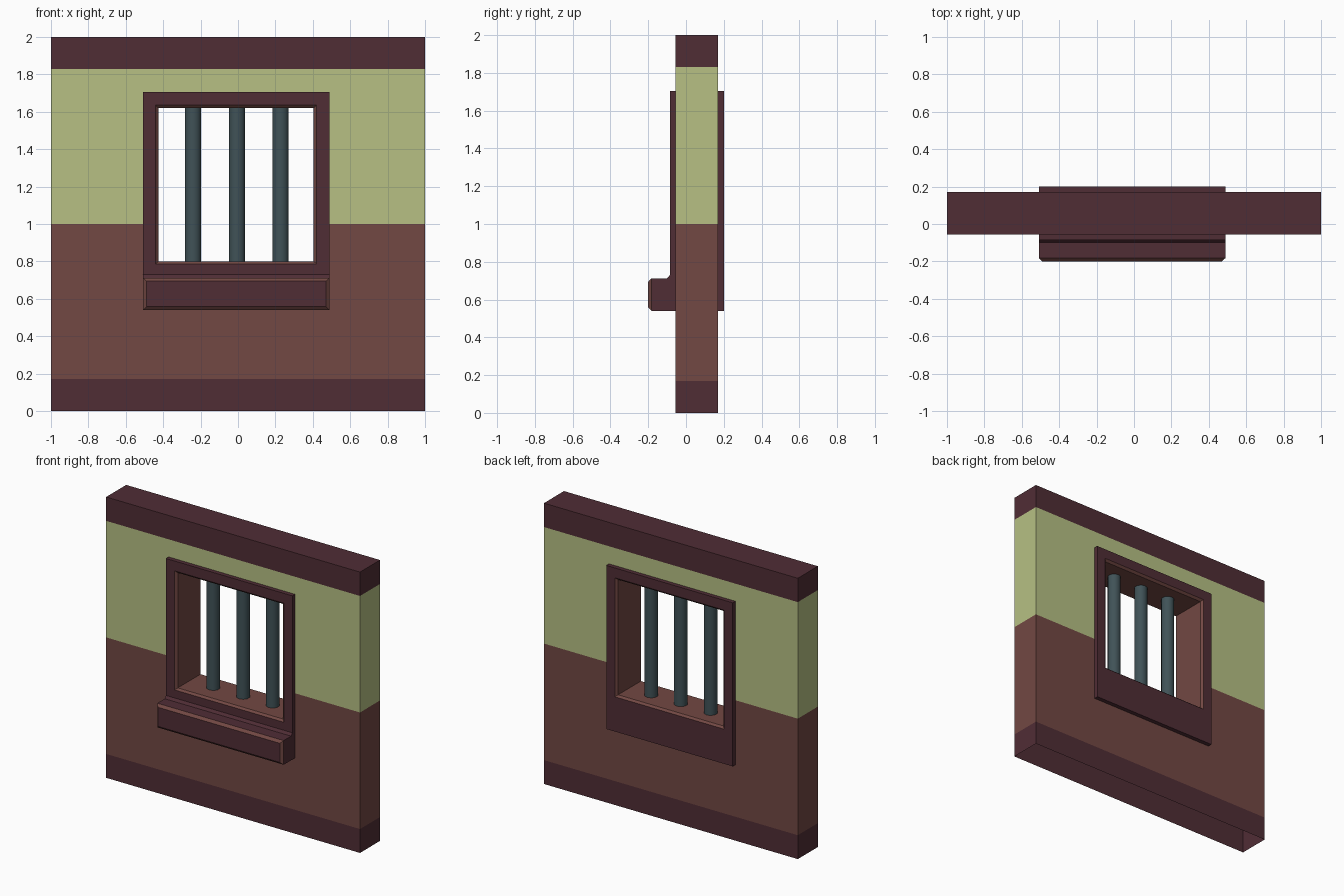
import bpy, bmesh, math

if "Cube" in bpy.data.objects:
    bpy.data.objects.remove(bpy.data.objects["Cube"])


def mat(name, r, g, b):
    lin = [((c / 255 + 0.055) / 1.055) ** 2.4 for c in (r, g, b)]
    m = bpy.data.materials.new(name)
    m.diffuse_color = (*lin, 1)
    m.use_nodes = True
    m.node_tree.nodes["Principled BSDF"].inputs["Base Color"].default_value = m.diffuse_color
    return m


MAROON = mat("dark maroon trim", 80, 45, 53)
BROWN = mat("brown plaster", 114, 72, 67)
GREEN = mat("pale green paint", 183, 192, 132)
IRON = mat("iron grey", 64, 82, 87)


def finish(bm, name, mats):
    bmesh.ops.remove_doubles(bm, verts=bm.verts, dist=1e-5)
    bmesh.ops.recalc_face_normals(bm, faces=bm.faces)
    me = bpy.data.meshes.new(name)
    bm.to_mesh(me)
    bm.free()
    for m in mats:
        me.materials.append(m)
    ob = bpy.data.objects.new(name, me)
    bpy.context.collection.objects.link(ob)
    return ob


def rect_loft(name, rings, brown_steps, cap_end=False):
    """Bridge upright rectangles (x0, x1, z0, z1, y) one after another."""
    bm = bmesh.new()
    loops = [[bm.verts.new(p) for p in
              ((x0, y, z0), (x1, y, z0), (x1, y, z1), (x0, y, z1))]
             for x0, x1, z0, z1, y in rings]
    for s, (a, b) in enumerate(zip(loops, loops[1:])):
        for i in range(4):
            j = (i + 1) % 4
            f = bm.faces.new((a[i], a[j], b[j], b[i]))
            f.material_index = int(s in brown_steps)
    if cap_end:
        bm.faces.new(loops[-1])
    return finish(bm, name, (MAROON, BROWN))


# Wall shell: colour bands by height, window hole, open underneath
Y0, Y1 = -0.055, 0.17
XS = (-1, -0.425, 0.405, 1)
ZS = (0, 0.17, 0.8, 1.0, 1.62, 1.83, 2)
bm = bmesh.new()


def quad(*pts):
    f = bm.faces.new([bm.verts.new(p) for p in pts])
    z = sum(p[2] for p in pts) / 4
    f.material_index = 0 if z < 0.17 or z > 1.83 else 1 if z < 1 else 2


for z0, z1 in zip(ZS, ZS[1:]):
    for k, (x0, x1) in enumerate(zip(XS, XS[1:])):
        if k == 1 and 0.8 <= z0 < 1.62:
            continue
        for y in (Y0, Y1):
            quad((x0, y, z0), (x1, y, z0), (x1, y, z1), (x0, y, z1))
    for x in (-1, 1):
        quad((x, Y0, z0), (x, Y1, z0), (x, Y1, z1), (x, Y0, z1))
for x0, x1 in zip(XS, XS[1:]):
    quad((x0, Y0, 2), (x1, Y0, 2), (x1, Y1, 2), (x0, Y1, 2))
finish(bm, "wall", (MAROON, BROWN, GREEN))

# Window frame on both faces, with chamfered brown lining through the wall
OUTER = (-0.508, 0.488, 0.54, 1.705)
OPEN = (-0.44, 0.42, 0.787, 1.635)
INNER = (-0.425, 0.405, 0.80, 1.62)
rect_loft("window_frame", [
    (*OUTER, Y0), (*OUTER, -0.085), (*OPEN, -0.085), (*INNER, -0.07),
    (*INNER, 0.185), (*OPEN, 0.20), (*OUTER, 0.20), (*OUTER, Y1)], (2, 3, 4))

# Projecting sill with brown chamfer round its front panel
L, R, B = OUTER[:3]
rect_loft("window_sill", [
    (L, R, B, 0.73, -0.085), (L, R, B, 0.712, -0.10), (L, R, B, 0.712, -0.183),
    (L + 0.018, R - 0.018, B + 0.018, 0.694, -0.20)], (2,), cap_end=True)

# Iron bars
for n, x in enumerate((-0.24, -0.005, 0.228)):
    bpy.ops.mesh.primitive_cylinder_add(vertices=10, radius=0.045, depth=0.82,
                                        location=(x, 0.065, 1.21))
    ob = bpy.context.object
    ob.name = f"iron_bar_{n + 1}"
    ob.data.materials.append(IRON)
    bpy.ops.object.shade_smooth_by_angle(angle=math.radians(50))
